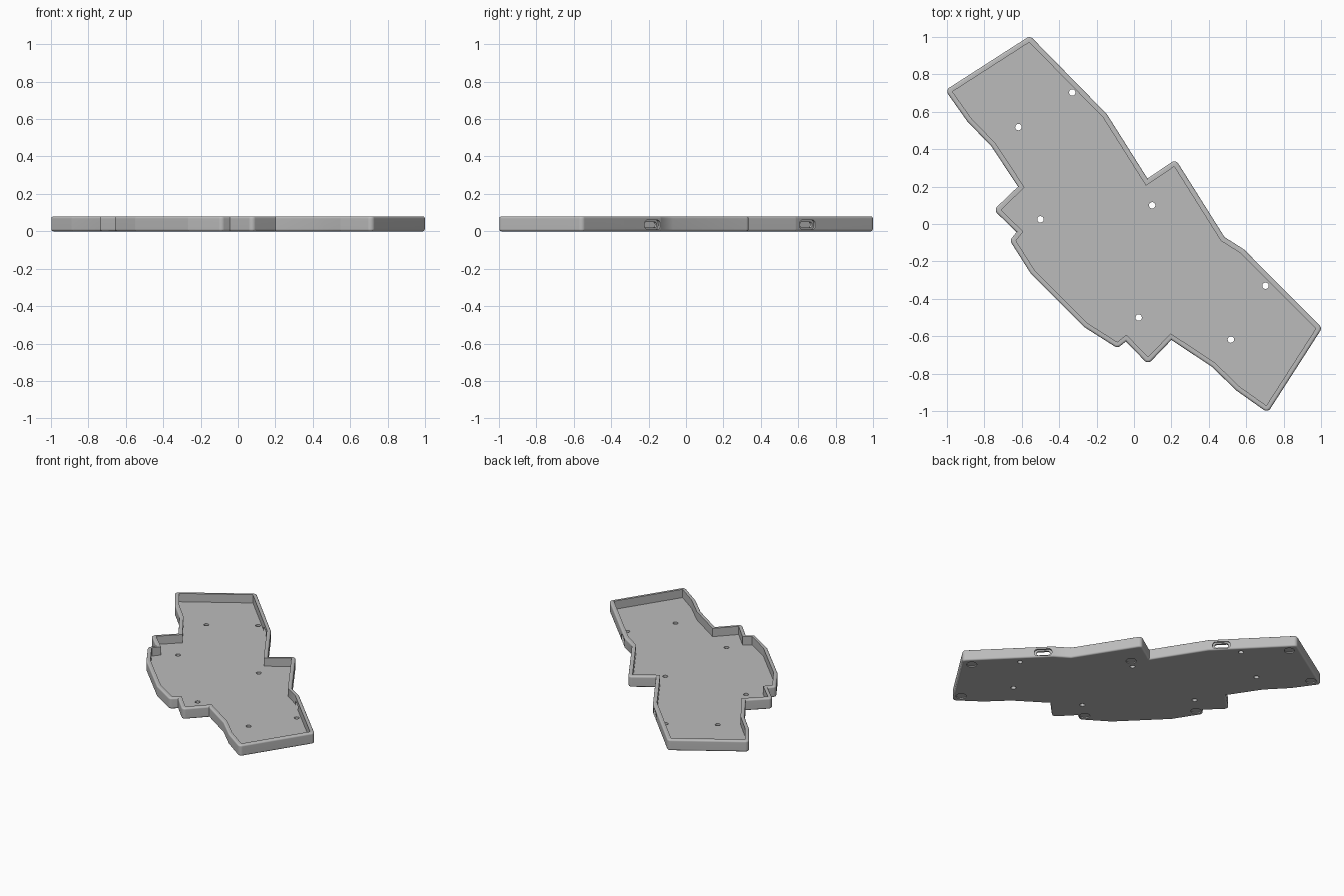
import bpy, bmesh, math
from mathutils import Vector, Matrix

if "Cube" in bpy.data.objects:
    bpy.data.objects.remove(bpy.data.objects["Cube"], do_unlink=True)

HEIGHT, FLOOR, WALL, FILLET, CORNER = 0.08, 0.02, 0.027, 0.012, 0.025

grey = bpy.data.materials.new("case_grey")
grey.use_nodes = True
grey.diffuse_color = (0.5, 0.5, 0.5, 1)
grey.node_tree.nodes["Principled BSDF"].inputs["Base Color"].default_value = (0.5, 0.5, 0.5, 1)


def rounded(points, radius, inset=0.0, steps=6):
    """Inset a counter-clockwise outline and round its convex corners."""
    pts = [Vector(p) for p in points]
    out = []
    for i, p in enumerate(pts):
        d1 = (p - pts[i - 1]).normalized()
        d2 = (pts[(i + 1) % len(pts)] - p).normalized()
        n1, n2 = Vector((-d1.y, d1.x)), Vector((-d2.y, d2.x))
        miter = (n1 + n2) / (1 + n1.dot(n2))
        q = p + miter * inset
        turn = math.atan2(d1.x * d2.y - d1.y * d2.x, d1.dot(d2))
        if turn <= 0:
            out.append(q)
            continue
        centre = q + miter * radius
        for k in range(steps + 1):
            out.append(centre - Matrix.Rotation(turn * k / steps, 2) @ n1 * radius)
    return out


def loft(name, loops, matrix=Matrix()):
    """Skin a stack of (outline, z) loops and cap both ends."""
    bm = bmesh.new()
    rings = [[bm.verts.new((p.x, p.y, z)) for p in pts] for pts, z in loops]
    for a, b in zip(rings, rings[1:]):
        for i in range(len(a)):
            j = (i + 1) % len(a)
            bm.faces.new((a[i], a[j], b[j], b[i]))
    bm.faces.new(rings[0][::-1])
    bm.faces.new(rings[-1])
    bmesh.ops.recalc_face_normals(bm, faces=bm.faces)
    mesh = bpy.data.meshes.new(name)
    bm.to_mesh(mesh)
    bm.free()
    obj = bpy.data.objects.new(name, mesh)
    obj.matrix_world = matrix
    bpy.context.collection.objects.link(obj)
    mesh.materials.append(grey)
    return obj


def cut(cutter):
    """Subtract a cutter from the case, then discard it."""
    cutter.hide_render = True
    mod = case.modifiers.new("cut", "BOOLEAN")
    mod.operation, mod.solver, mod.object = "DIFFERENCE", "EXACT", cutter
    bpy.ops.object.modifier_apply(modifier=mod.name)
    bpy.data.objects.remove(cutter, do_unlink=True)


def cut_round(name, x, y, radius, low, high):
    circle = [Vector((x + radius * math.cos(math.tau * k / 32),
                      y + radius * math.sin(math.tau * k / 32))) for k in range(32)]
    cut(loft(name, [(circle, low), (circle, high)]))


def both_sides(points):
    """Add the reflection across the diagonal x = y."""
    return points + [(y, x) for x, y in points if x != y]


# Case outline: left half, its diagonal reflection, then the uneven back edge
half = [(-0.556, 1.006), (-1.009, 0.715), (-0.89, 0.547), (-0.763, 0.416),
        (-0.62, 0.2), (-0.75, 0.075), (-0.628, -0.043), (-0.664, -0.088),
        (-0.55, -0.268)]
outline = half + [(y, x) for x, y in reversed(half)]
outline += [(0.587, -0.135), (0.484, -0.07), (0.223, 0.345), (0.072, 0.243), (-0.145, 0.587)]

# Tray section: filleted outer wall, flat rim, inner wall and floor
arc = [(FILLET * (1 - math.sin(a)), FILLET * (1 - math.cos(a)))
       for a in (math.pi / 2 * k / 4 for k in range(5))]
section = arc + [(i, HEIGHT - z) for i, z in reversed(arc)]
section += [(WALL, HEIGHT), (WALL, FLOOR)]
case = loft("case_tray", [(rounded(outline, max(CORNER - i, 0.003), i), z) for i, z in section])
bpy.ops.object.select_all(action="DESELECT")
bpy.context.view_layer.objects.active = case
case.select_set(True)

# Screw holes through the floor
for x, y in both_sides([(-0.33, 0.703), (-0.618, 0.518), (-0.5, 0.025), (0.097, 0.1)][:3]) + [(0.097, 0.1)]:
    cut_round("screw_hole", x, y, 0.017, -0.05, 0.05)

# Shallow foot recesses underneath
for x, y in both_sides([(-0.56, 0.925), (-0.925, 0.71), (-0.6, -0.08), (0.15, 0.15)]):
    cut_round("foot_recess", x, y, 0.034, -0.05, 0.008)

# Cable ports on the two diagonal back walls: wide recess plus through slot
s = math.sqrt(0.5)
for x, y in [(0.631, -0.18), (-0.205, 0.651)]:
    frame = Matrix(((-s, 0, s, x), (s, 0, s, y), (0, 1, 0, 0.035), (0, 0, 0, 1)))
    for w, h, r, low in [(0.058, 0.025, 0.02, -0.013), (0.045, 0.0145, 0.013, -0.045)]:
        shape = rounded([(-w, -h), (w, -h), (w, h), (-w, h)], r)
        cut(loft("port_cutter", [(shape, low), (shape, 0.03)], frame))

# Smooth shading with crisp edges
bpy.ops.object.shade_smooth_by_angle(angle=math.radians(30))
weighted = case.modifiers.new("weighted_normals", "WEIGHTED_NORMAL")
weighted.keep_sharp = True
